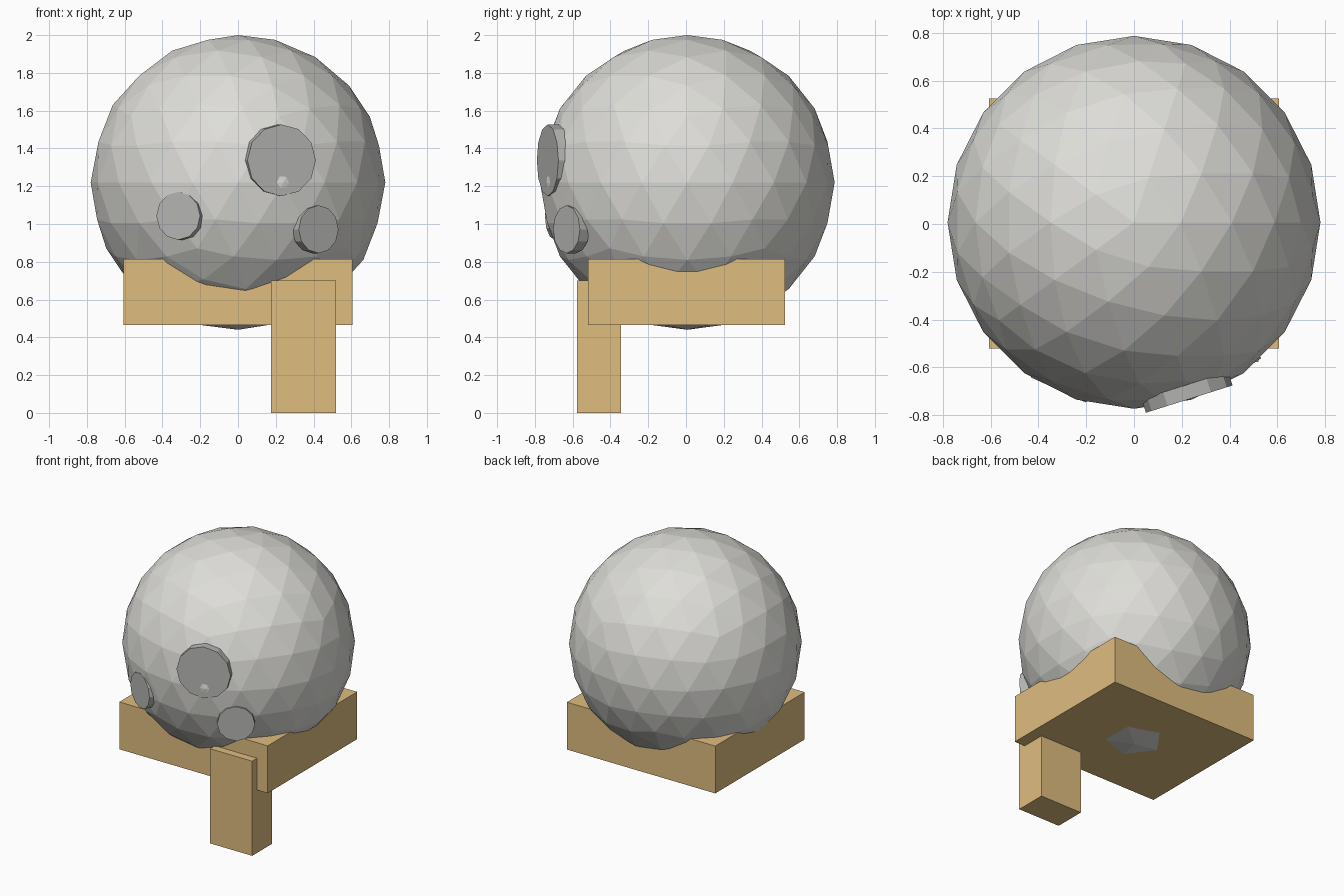
import bpy
import math

if "Cube" in bpy.data.objects:
    bpy.data.objects.remove(bpy.data.objects["Cube"])


def material(name, colour):
    mat = bpy.data.materials.new(name)
    mat.diffuse_color = (*colour, 1.0)
    mat.use_nodes = True
    mat.node_tree.nodes["Principled BSDF"].inputs["Base Color"].default_value = mat.diffuse_color
    return mat


pale_grey = material("pale grey", (0.73, 0.725, 0.69))
mid_grey = material("mid grey", (0.47, 0.47, 0.455))
tan_wood = material("tan wood", (0.74, 0.51, 0.215))


def finish(name, mat):
    obj = bpy.context.object
    obj.name = name
    obj.data.materials.append(mat)
    return obj


def box(name, x, y, z, mat):
    """Box from its (min, max) range on each axis."""
    ranges = (x, y, z)
    bpy.ops.mesh.primitive_cube_add(size=1, location=[(a + b) / 2 for a, b in ranges])
    obj = finish(name, mat)
    obj.scale = [b - a for a, b in ranges]
    return obj


def disc(name, angle, distance, z, radius, depth=0.06):
    """Upright disc facing outwards, turned by angle degrees from the front."""
    a = math.radians(angle)
    d = distance - depth / 2
    bpy.ops.mesh.primitive_cylinder_add(
        vertices=12, radius=radius, depth=depth,
        location=(d * math.sin(a), -d * math.cos(a), z),
        rotation=(math.pi / 2, 0, a))
    return finish(name, mid_grey)


# Faceted ball
bpy.ops.mesh.primitive_ico_sphere_add(subdivisions=3, radius=0.78, location=(0, 0.007, 1.22))
finish("ball", pale_grey)

# Sunken discs on the front of the ball
disc("large_disc", 17.5, 0.768, 1.337, 0.19)
disc("left_disc", -24.5, 0.763, 1.043, 0.127)
disc("right_disc", 34, 0.763, 0.972, 0.127)

# Wooden base and its single front leg
box("base", (-0.607, 0.607), (-0.52, 0.525), (0.465, 0.815), tan_wood)
box("front_leg", (0.175, 0.52), (-0.577, -0.345), (0, 0.7), tan_wood)
